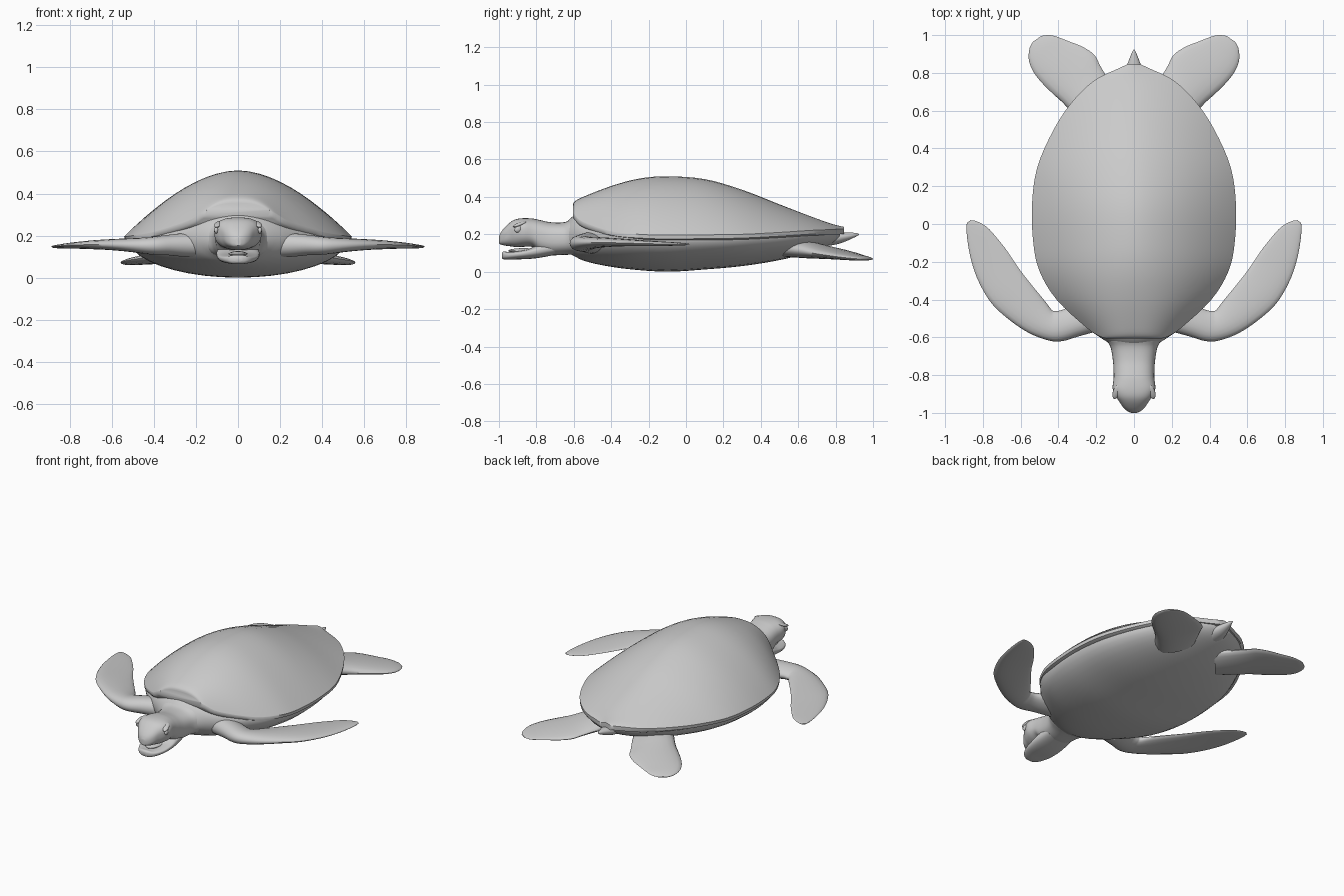
import bpy
import bmesh
from math import sin, cos, pi, copysign
from mathutils import Vector

cube = bpy.data.objects.get("Cube")
if cube:
    bpy.data.objects.remove(cube, do_unlink=True)

GREY = (0.6, 0.6, 0.6, 1)
grey = bpy.data.materials.new("plain_grey")
grey.use_nodes = True
grey.diffuse_color = GREY
grey.node_tree.nodes["Principled BSDF"].inputs["Base Color"].default_value = GREY


def finish(bm, name, angle):
    """Turn a bmesh into a smooth shaded grey object."""
    bmesh.ops.recalc_face_normals(bm, faces=bm.faces[:])
    mesh = bpy.data.meshes.new(name)
    bm.to_mesh(mesh)
    bm.free()
    mesh.materials.append(grey)
    obj = bpy.data.objects.new(name, mesh)
    bpy.context.collection.objects.link(obj)
    bpy.ops.object.select_all(action="DESELECT")
    obj.select_set(True)
    bpy.context.view_layer.objects.active = obj
    bpy.ops.object.shade_smooth_by_angle(angle=angle)
    return obj


def resample(stations, steps=4):
    """Smooth the station list with a Catmull-Rom spline."""
    pts = [stations[0]] + list(stations) + [stations[-1]]
    result = []
    for a, b, c, d in zip(pts, pts[1:], pts[2:], pts[3:]):
        for k in range(steps):
            t = k / steps
            result.append([
                q + t * ((r - p) + t * (2 * p - 5 * q + 4 * r - s + t * (3 * (q - r) + s - p))) / 2
                for p, q, r, s in zip(a, b, c, d)])
    return result + [list(stations[-1])]


def loft(name, rings, angle=pi / 4):
    """Skin closed rings of equal size and cap both ends."""
    bm = bmesh.new()
    loops = [[bm.verts.new(co) for co in ring] for ring in rings]
    for low, high in zip(loops, loops[1:]):
        for i in range(len(low)):
            j = (i + 1) % len(low)
            bm.faces.new((low[i], low[j], high[j], high[i]))
    bm.faces.new(loops[0])
    bm.faces.new(loops[-1])
    return finish(bm, name, angle)


def power(value, exponent):
    return copysign(abs(value) ** exponent, value)


def oval_body(name, stations, square=2.0, sides=40):
    """Loft along y; each station is y, half width, widest z, top z, bottom z."""
    rings = []
    for y, width, mid, top, bottom in resample(stations):
        ring = []
        for i in range(sides):
            a = 2 * pi * i / sides
            rise = power(sin(a), 2 / square)
            height = top - mid if rise > 0 else mid - bottom
            ring.append((width * power(cos(a), 2 / square), y, mid + rise * height))
        rings.append(ring)
    return loft(name, rings)


def flipper(name, side, stations, sides=20):
    """Loft thin ovals; each station is leading x y, trailing x y, z, thickness."""
    rings = []
    for lx, ly, tx, ty, z, thick in resample(stations):
        lead, trail = Vector((lx, ly, z)), Vector((tx, ty, z))
        mid, half = (lead + trail) / 2, (lead - trail) / 2
        ring = []
        for i in range(sides):
            a = 2 * pi * i / sides
            co = mid + half * cos(a)
            # thicker toward the leading edge
            co.z += thick / 2 * sin(a) * (1 + 0.25 * cos(a))
            ring.append((side * co.x, co.y, co.z))
        rings.append(ring)
    return loft(name, rings, pi / 3)


def ball(name, location, scale, turn=(0, 0, 0)):
    bm = bmesh.new()
    bmesh.ops.create_uvsphere(bm, u_segments=20, v_segments=12, radius=1)
    obj = finish(bm, name, pi / 3)
    obj.location, obj.scale, obj.rotation_euler = location, scale, turn
    return obj


# Domed shell: y, half width, rim z, ridge z, dome exponent
shell_stations = [
    (-.605, .15, .32, .355, 2.6), (-.595, .18, .305, .375, 2.6),
    (-.55, .25, .265, .4, 2.4), (-.4, .41, .215, .458, 2.1),
    (-.25, .5, .2, .498, 1.9), (-.1, .533, .195, .51, 1.8),
    (.1, .54, .197, .495, 1.75), (.3, .512, .2, .438, 1.75),
    (.5, .425, .21, .36, 1.75), (.65, .325, .22, .302, 1.75),
    (.76, .21, .225, .262, 1.75), (.82, .09, .228, .245, 1.75),
    (.845, .035, .23, .24, 1.75)]
shell_rings = []
for y, width, rim, ridge, dome in resample(shell_stations):
    ring = []
    for i in range(-16, 17):
        u = sin(pi / 2 * i / 16)
        ring.append((u * width, y, rim + (ridge - rim) * (1 - abs(u) ** dome)))
    ring += [(width * f, y, rim - drop) for f, drop in
             ((.995, .02), (.95, .028), (-.95, .028), (-.995, .02))]
    shell_rings.append(ring)
loft("shell", shell_rings)

# Belly and shoulders under the shell
oval_body("belly", [
    (-.65, .1, .18, .25, .105), (-.6, .18, .19, .3, .085),
    (-.55, .25, .19, .31, .06), (-.45, .36, .19, .3, .035),
    (-.3, .47, .19, .28, .013), (-.1, .515, .185, .27, 0),
    (.1, .52, .185, .26, .012), (.3, .49, .19, .25, .03),
    (.5, .405, .195, .24, .062), (.65, .305, .205, .24, .1),
    (.76, .19, .21, .235, .14), (.82, .07, .215, .23, .18)])

# Neck, skull and upper beak
oval_body("neck_and_head", [
    (-.5, .2, .19, .31, .08), (-.6, .155, .18, .285, .09),
    (-.65, .125, .175, .265, .09), (-.72, .112, .175, .264, .088),
    (-.78, .108, .19, .276, .1), (-.82, .108, .205, .284, .132),
    (-.87, .113, .22, .286, .133), (-.91, .098, .22, .28, .132),
    (-.94, .078, .21, .264, .136), (-.97, .058, .19, .236, .14),
    (-.99, .036, .175, .21, .145), (-1, .014, .17, .188, .152)], square=2.5)

# Lower jaw, held open
oval_body("lower_jaw", [
    (-.7, .095, .13, .16, .09), (-.78, .102, .115, .15, .075),
    (-.84, .1, .105, .122, .068), (-.9, .09, .095, .11, .066),
    (-.95, .068, .09, .106, .064), (-.975, .045, .088, .108, .066),
    (-.985, .02, .088, .1, .075)], square=2.5)
ball("tongue", (0, -.87, .112), (.045, .08, .014))

# Short tail
oval_body("tail", [
    (.7, .07, .18, .22, .13), (.8, .05, .18, .21, .145),
    (.86, .03, .188, .21, .165), (.91, .01, .198, .207, .188),
    (.925, .002, .2, .202, .198)])

# Paired parts
for label, side in (("left", 1), ("right", -1)):
    flipper(label + "_front_flipper", side, [
        (.12, -.55, .2, -.36, .155, .12), (.22, -.575, .31, -.42, .155, .11),
        (.3, -.597, .38, -.455, .155, .095), (.38, -.62, .42, -.46, .152, .085),
        (.45, -.617, .437, -.453, .152, .075), (.55, -.58, .47, -.41, .155, .062),
        (.65, -.515, .54, -.325, .157, .05), (.75, -.425, .61, -.235, .156, .04),
        (.82, -.31, .67, -.145, .153, .03), (.86, -.2, .725, -.075, .15, .024),
        (.88, -.1, .78, -.015, .148, .018), (.887, -.03, .835, .015, .147, .012),
        (.885, .005, .865, .02, .147, .006)])
    flipper(label + "_rear_flipper", side, [
        (.24, .48, .08, .66, .13, .1), (.33, .59, .14, .77, .115, .085),
        (.38, .645, .18, .84, .105, .07), (.43, .69, .21, .895, .097, .058),
        (.49, .75, .27, .937, .088, .046), (.535, .81, .34, .965, .08, .036),
        (.557, .87, .41, .992, .073, .026), (.553, .93, .45, 1, .068, .016),
        (.535, .965, .49, .996, .066, .006)])
    ball(label + "_eye", (side * .1, -.895, .228), (.012, .024, .018), (.4, 0, side * .3))
    ball(label + "_brow", (side * .094, -.89, .254), (.018, .04, .01), (.35, 0, side * .3))
